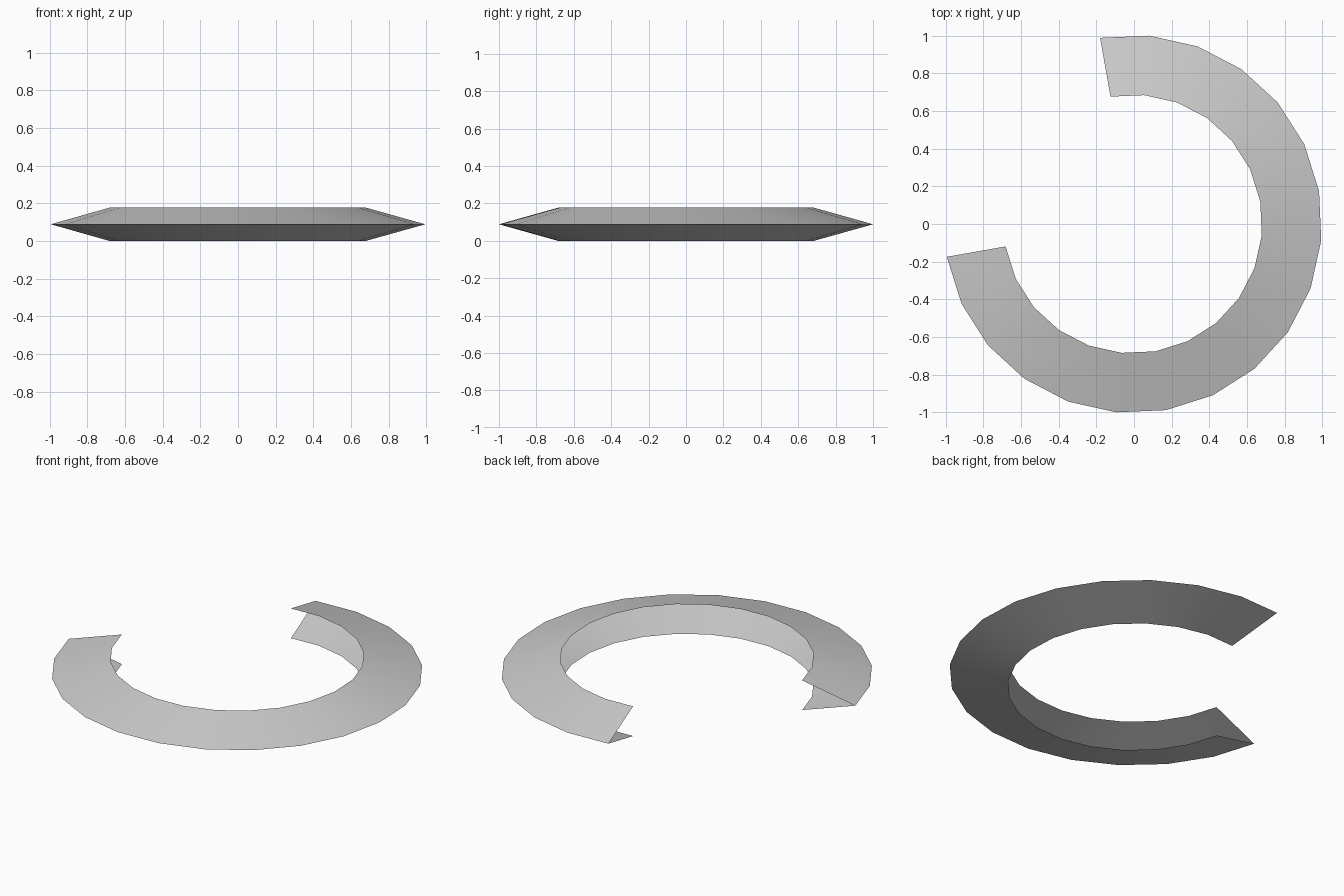
import bpy, bmesh, math

if "Cube" in bpy.data.objects:
    bpy.data.objects.remove(bpy.data.objects["Cube"])

R_OUT, R_IN, HEIGHT = 1.004, 0.687, 0.177
START, STEP, SEGMENTS = 100, -15, 18
SHIFT_X = -0.0057          # centres the open arc on x = 0

# V-shaped profile (radius, z), open towards the middle
profile = [(R_IN, 0), (R_OUT, HEIGHT / 2), (R_IN, HEIGHT)]

bm = bmesh.new()
rings = []
for i in range(SEGMENTS + 1):
    a = math.radians(START + STEP * i)
    rings.append([bm.verts.new((r * math.cos(a) + SHIFT_X, r * math.sin(a), z))
                  for r, z in profile])
# Sweep the profile along the three-quarter arc, outer side facing out
for a, b in zip(rings, rings[1:]):
    for j in range(2):
        bm.faces.new((a[j], a[j + 1], b[j + 1], b[j]))
bm.normal_update()
if sum(f.normal.z * (f.calc_center_median().z - HEIGHT / 2) for f in bm.faces) < 0:
    bmesh.ops.reverse_faces(bm, faces=bm.faces[:])

mesh = bpy.data.meshes.new("open_ring")
bm.to_mesh(mesh)
bm.free()
ring = bpy.data.objects.new("open_ring", mesh)
bpy.context.collection.objects.link(ring)

# Plain grey
grey = bpy.data.materials.new("light grey")
grey.diffuse_color = (0.6, 0.6, 0.6, 1)
grey.use_nodes = True
grey.node_tree.nodes["Principled BSDF"].inputs["Base Color"].default_value = grey.diffuse_color
mesh.materials.append(grey)

# Smooth around the arc, sharp along the outer rim
bpy.context.view_layer.objects.active = ring
ring.select_set(True)
bpy.ops.object.shade_smooth_by_angle(angle=math.radians(20))
